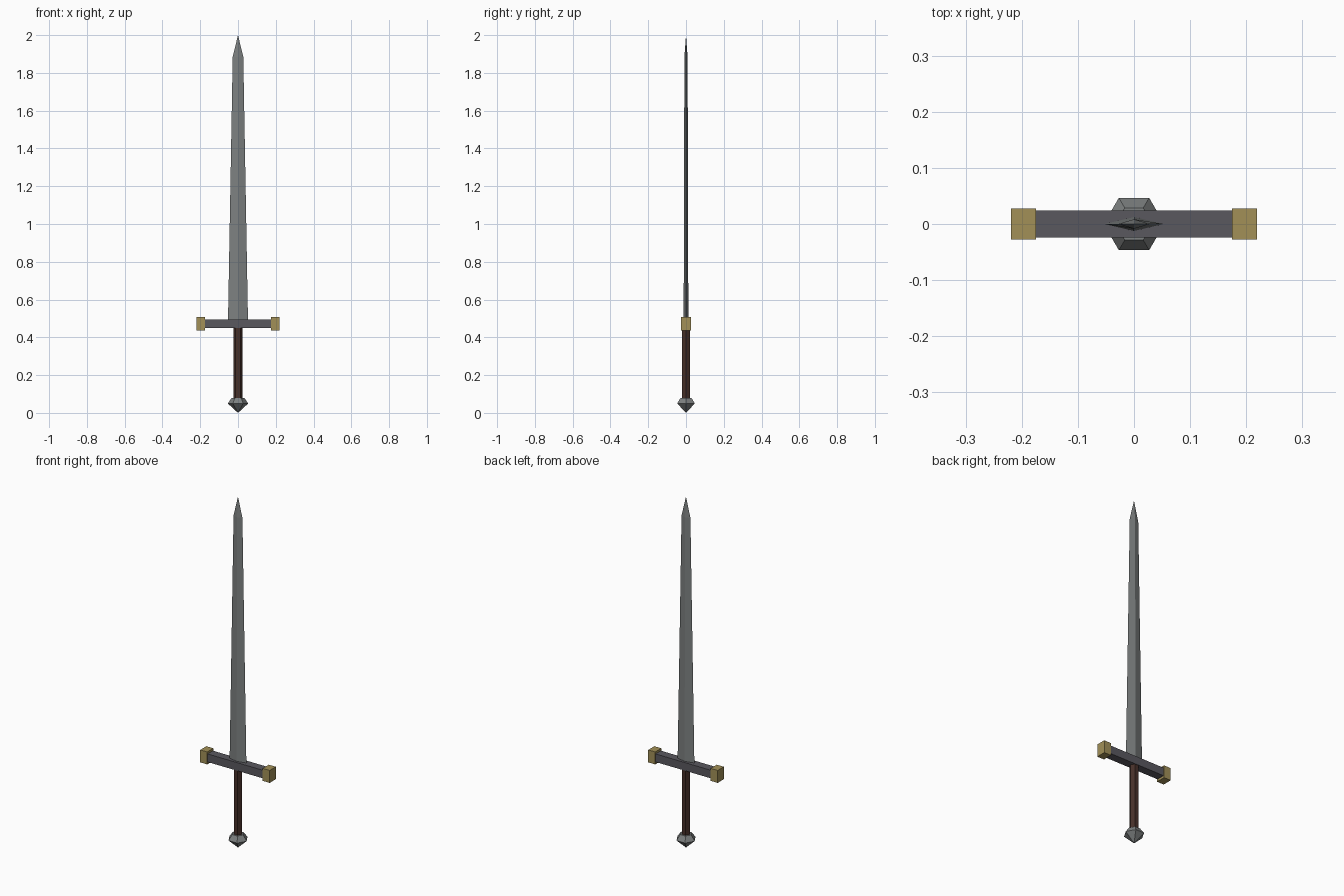
import bpy, bmesh
from math import cos, sin, pi

if "Cube" in bpy.data.objects:
    bpy.data.objects.remove(bpy.data.objects["Cube"])


def material(name, rgb):
    m = bpy.data.materials.new(name)
    m.diffuse_color = (*rgb, 1)
    m.use_nodes = True
    m.node_tree.nodes["Principled BSDF"].inputs["Base Color"].default_value = m.diffuse_color
    return m


STEEL = material("steel", (0.205, 0.218, 0.218))
IRON = material("dark iron", (0.102, 0.098, 0.114))
BRASS = material("brass", (0.36, 0.28, 0.097))
LEATHER = material("brown leather", (0.062, 0.029, 0.022))


def loft(name, sides, rings, mat):
    """Stack polygon rings (z, x radius, y radius); radius 0 gives a point."""
    bm = bmesh.new()
    loops = []
    for z, rx, ry in rings:
        loops.append([bm.verts.new((rx * cos(2 * pi * i / sides),
                                    ry * sin(2 * pi * i / sides), z))
                      for i in range(sides)])
    for a, b in zip(loops, loops[1:]):
        for i in range(sides):
            j = (i + 1) % sides
            bm.faces.new((a[i], a[j], b[j], b[i]))
    bm.faces.new(loops[0][::-1])
    bm.faces.new(loops[-1])
    bmesh.ops.remove_doubles(bm, verts=bm.verts, dist=1e-5)
    bmesh.ops.recalc_face_normals(bm, faces=bm.faces)
    return finish(name, bm, mat)


def box(name, centre, size, mat):
    bm = bmesh.new()
    bmesh.ops.create_cube(bm, size=1)
    bmesh.ops.scale(bm, vec=size, verts=bm.verts)
    bmesh.ops.translate(bm, vec=centre, verts=bm.verts)
    return finish(name, bm, mat)


def finish(name, bm, mat):
    me = bpy.data.meshes.new(name)
    bm.to_mesh(me)
    bm.free()
    me.materials.append(mat)
    ob = bpy.data.objects.new(name, me)
    bpy.context.collection.objects.link(ob)
    return ob


# Diamond-section blade with a sharp tip
loft("blade", 4, [(0.48, 0.053, 0.0125), (1.885, 0.028, 0.0085), (2.0, 0, 0)], STEEL)

# Crossguard bar and its end caps
box("crossguard", (0, 0, 0.4725), (0.37, 0.048, 0.046), IRON)
for side, label in ((-1, "left"), (1, "right")):
    box(label + "_guard_cap", (side * 0.197, 0, 0.4725), (0.044, 0.055, 0.071), BRASS)

# Hexagonal grip
loft("grip", 6, [(0.07, 0.024, 0.024), (0.46, 0.024, 0.024)], LEATHER)

# Hexagonal pointed pommel
loft("pommel", 6, [(0.0, 0, 0), (0.05, 0.054, 0.054), (0.08, 0.033, 0.033)], STEEL)
